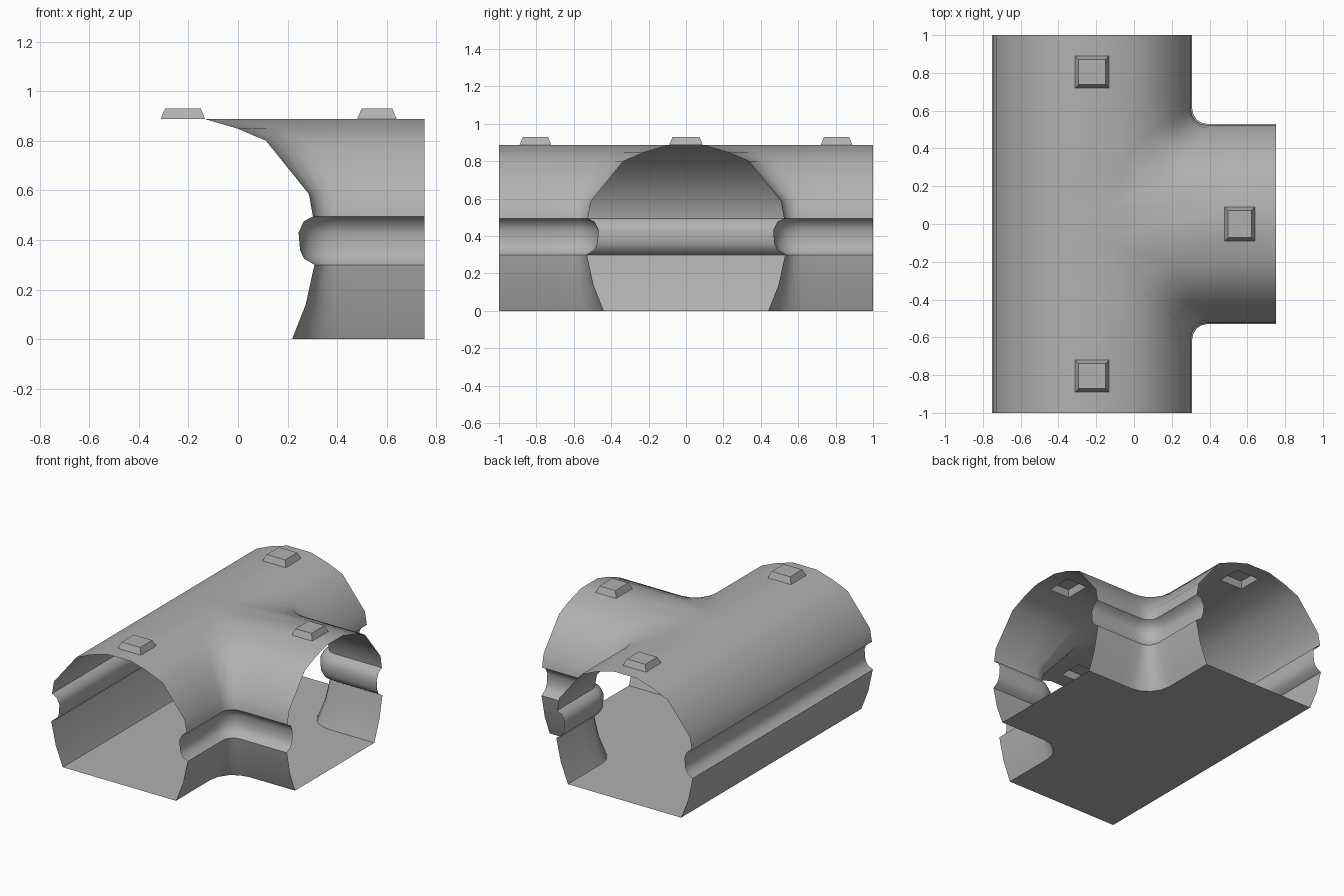
import bpy, bmesh, math

if "Cube" in bpy.data.objects:
    bpy.data.objects.remove(bpy.data.objects["Cube"])

CX = -0.222          # x of the main tunnel's centre line
HALF = 0.09          # half width of the flat crown
# wall profile: half width, height, radius of the fillet where the tunnels meet
PROFILE = [(.44, 0, .18), (.495, .14, .12), (.53, .30, .08), (.488, .325, .12),
           (.472, .36, .13), (.466, .43, .14), (.487, .475, .12), (.524, .495, .08),
           (.508, .585, .10), (.335, .80, .16), (.22, .849, .20), (HALF, .887, 0)]
TOP = PROFILE[-1][1]
YS = [1, .89, .72]       # rows on the main tunnel (pad sits in the last two)
XS = [.48, .64, .752]    # rows on the branch (pad sits in the first two)
ARC = 4

bm = bmesh.new()


def face(points):
    return bm.faces.new([bm.verts.new(p) for p in points])


def sheet(rows):
    for a, b in zip(rows, rows[1:]):
        for i in range(len(a) - 1):
            face([a[i], a[i + 1], b[i + 1], b[i]])


def corner_rows(s):
    """Wall swept from a main end, round the corner, to the branch end."""
    rows = [[(CX + u, s * y, z) for u, z, r in PROFILE] for y in YS]
    for k in range(ARC + 1):
        t = math.pi / 2 * k / ARC
        rows.append([(CX + u + r - r * math.cos(t), s * (u + r - r * math.sin(t)), z)
                     for u, z, r in PROFILE])
    rows += [[(x, s * u, z) for u, z, r in PROFILE] for x in XS]
    return rows


# long straight wall and the two corner walls
left = [[(CX - u, y, z) for u, z, r in PROFILE]
        for y in (-1, -.89, -.72, -HALF, HALF, .72, .89, 1)]
back, front = corner_rows(1), corner_rows(-1)
for rows in (left, back, front):
    sheet(rows)

# floor
face([r[0] for r in left] + [r[0] for r in back] + [r[0] for r in reversed(front)])


# crown strips, with raised hollow pads
def crown(x0, x1, y0, y1, pad=False):
    base = [(x0, y0, TOP), (x1, y0, TOP), (x1, y1, TOP), (x0, y1, TOP)]
    if not pad:
        face(base)
        return
    d = .018
    top = [(x0 + d, y0 + d, .93), (x1 - d, y0 + d, .93),
           (x1 - d, y1 - d, .93), (x0 + d, y1 - d, .93)]
    for i in range(4):
        j = (i + 1) % 4
        face([base[i], base[j], top[j], top[i]])
    face(top)


a, b = CX - HALF, CX + HALF
crown(a, b, -HALF, HALF)
for y0, y1, pad in ((HALF, .72, False), (.72, .89, True), (.89, 1, False)):
    crown(a, b, y0, y1, pad)
    crown(a, b, -y1, -y0, pad)
for x0, x1, pad in ((b, .48, False), (.48, .64, True), (.64, .752, False)):
    crown(x0, x1, -HALF, HALF, pad)

bmesh.ops.remove_doubles(bm, verts=bm.verts, dist=1e-4)
bmesh.ops.dissolve_degenerate(bm, edges=bm.edges, dist=1e-5)
bmesh.ops.recalc_face_normals(bm, faces=bm.faces)
mesh = bpy.data.meshes.new("tunnel_junction")
bm.to_mesh(mesh)
bm.free()
obj = bpy.data.objects.new("tunnel_junction", mesh)
bpy.context.collection.objects.link(obj)

# dark grey surface
mat = bpy.data.materials.new("dark_grey")
mat.diffuse_color = (.44, .44, .44, 1)
mat.use_nodes = True
mat.node_tree.nodes["Principled BSDF"].inputs["Base Color"].default_value = mat.diffuse_color
mesh.materials.append(mat)

bpy.context.view_layer.objects.active = obj
obj.select_set(True)
bpy.ops.object.shade_smooth_by_angle(angle=math.radians(44))
